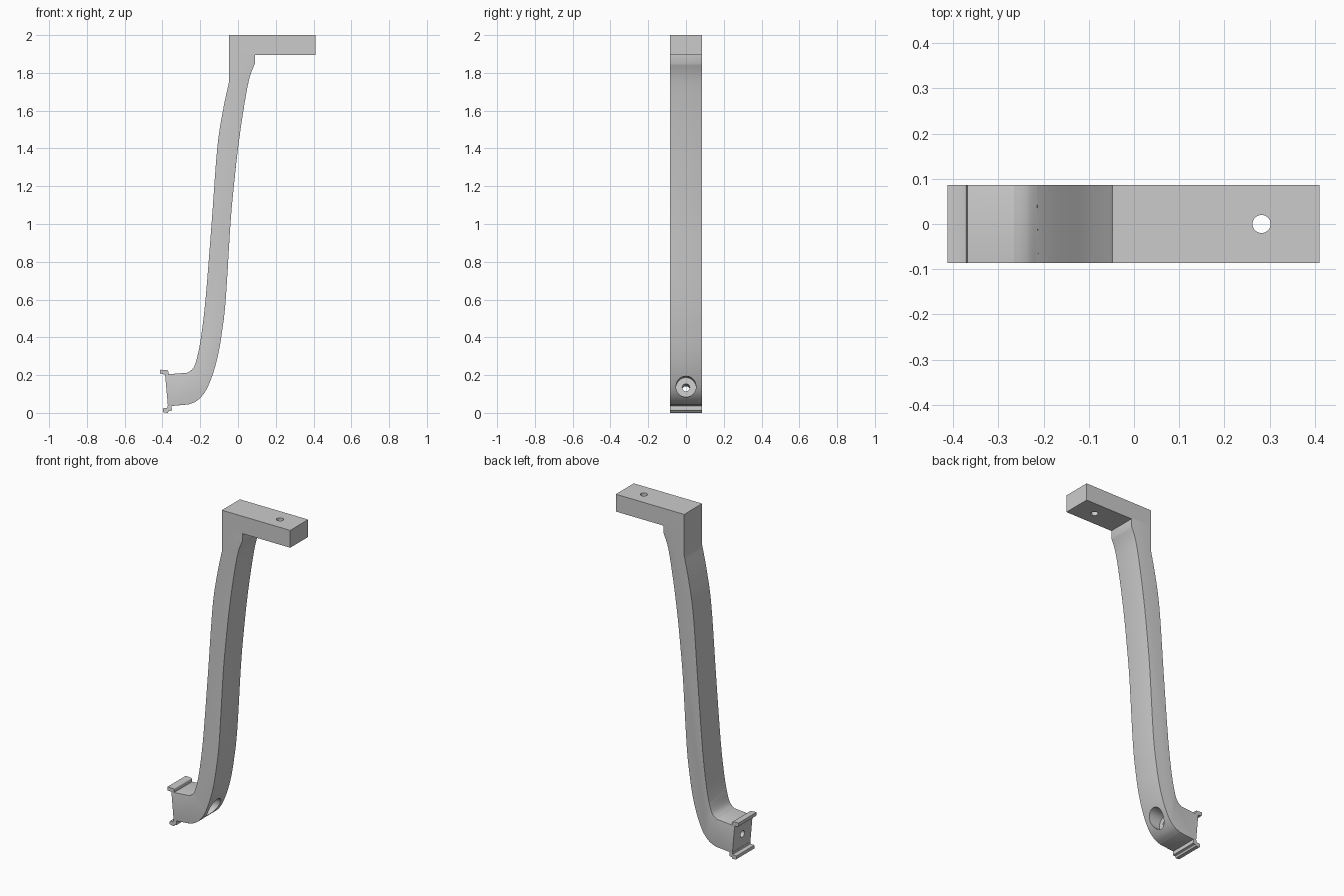
import bpy, bmesh, math
from mathutils import Vector

if "Cube" in bpy.data.objects:
    bpy.data.objects.remove(bpy.data.objects["Cube"])

HALF = 0.086  # half the width of the bracket

grey = bpy.data.materials.new("light_grey")
grey.use_nodes = True
colour = (0.6, 0.6, 0.6, 1)
grey.diffuse_color = colour
grey.node_tree.nodes["Principled BSDF"].inputs["Base Color"].default_value = colour


def smooth_path(points, steps=5):
    """Catmull-Rom curve through the points."""
    pts = [Vector(p) for p in points]
    pts = [pts[0]] + pts + [pts[-1]]
    out = []
    for a, b, c, d in zip(pts, pts[1:], pts[2:], pts[3:]):
        for i in range(steps):
            t = i / steps
            out.append(0.5 * (2 * b + (c - a) * t + (2 * a - 5 * b + 4 * c - d) * t**2
                              + (3 * b - a - 3 * c + d) * t**3))
    return out + [pts[-1]]


def extrude(name, profile, half=HALF, radius=0, rule=None):
    """Extrude an x-z profile along y and round the rim edges chosen by the rule."""
    bm = bmesh.new()
    face = bm.faces.new([bm.verts.new((p[0], -half, p[1])) for p in profile])
    geom = bmesh.ops.extrude_face_region(bm, geom=[face])["geom"]
    bmesh.ops.translate(bm, vec=(0, 2 * half, 0),
                        verts=[v for v in geom if isinstance(v, bmesh.types.BMVert)])
    bmesh.ops.recalc_face_normals(bm, faces=bm.faces)
    if radius:
        edges = [e for e in bm.edges if rule(e)]
        bmesh.ops.bevel(bm, geom=edges, offset=radius, segments=4, profile=0.5,
                        affect='EDGES', clamp_overlap=True)
    mesh = bpy.data.meshes.new(name)
    bm.to_mesh(mesh)
    bm.free()
    obj = bpy.data.objects.new(name, mesh)
    bpy.context.collection.objects.link(obj)
    mesh.materials.append(grey)
    return obj


def drill(obj, start, end, radius):
    """Cut a round hole between two points."""
    start, end = Vector(start), Vector(end)
    axis = end - start
    bpy.ops.mesh.primitive_cylinder_add(vertices=32, radius=radius, depth=axis.length,
                                        location=(start + end) / 2,
                                        rotation=axis.to_track_quat('Z', 'Y').to_euler())
    cutter = bpy.context.object
    cutter.hide_render = True
    mod = obj.modifiers.new("hole", 'BOOLEAN')
    mod.operation, mod.solver, mod.object = 'DIFFERENCE', 'EXACT', cutter
    select(obj)
    bpy.ops.object.modifier_apply(modifier=mod.name)
    bpy.data.objects.remove(cutter)


def select(obj):
    bpy.ops.object.select_all(action='DESELECT')
    obj.select_set(True)
    bpy.context.view_layer.objects.active = obj


# Curved arm: inner edge runs down, outer edge runs back up
inner = smooth_path([(-.048, 1.75), (-.08, 1.6), (-.11, 1.4), (-.14, 1.0), (-.172, .6),
                     (-.196, .4), (-.215, .3), (-.235, .24), (-.265, .213)])
outer = smooth_path([(-.26, .045), (-.215, .066), (-.172, .115), (-.135, .2), (-.107, .3),
                     (-.086, .42), (-.065, .6), (-.04, 1.0), (-.022, 1.2), (0, 1.4),
                     (.03, 1.61), (.06, 1.77), (.09, 1.85)])
profile = ([(-.048, 1.9)] + inner + [(-.386, .203), (-.371, .035)] + outer + [(.09, 1.9)])


def rim(edge):
    a, b = (v.co for v in edge.verts)
    mid = (a + b) / 2
    if abs(a.y - b.y) > 0.01 or mid.z > 1.895 or mid.x < -0.375:
        return False
    centre_x = -0.155 + 0.085 * mid.z
    return mid.x > centre_x or mid.z < 0.3


arm = extrude("curved_arm", profile, radius=0.018, rule=rim)

# Screw hole through the foot, with a wide counterbore on the outer side
drill(arm, (-.45, 0, .115), (0, 0, .153), 0.02)
drill(arm, (-.225, 0, .134), (0, 0, .153), 0.053)

# Mounting block with a bolt hole
block = extrude("mounting_block", [(-.048, 1.895), (.41, 1.895), (.41, 2), (-.048, 2)])
drill(block, (.282, 0, 1.8), (.282, 0, 2.1), 0.02)

# Hooked lips above and below the end face of the foot
across = lambda e: abs(e.verts[0].co.y - e.verts[1].co.y) > 0.01
upper_lip = extrude("upper_lip", [(-.367, .195), (-.385, .195), (-.387, .204), (-.412, .206),
                                  (-.413, .229), (-.37, .226)], radius=.004, rule=across)
lower_lip = extrude("lower_lip", [(-.352, .04), (-.35, .012), (-.368, .010), (-.37, 0),
                                  (-.398, .004), (-.397, .025), (-.373, .027), (-.373, .04)],
                    radius=.003, rule=across)

for part in (arm, block, upper_lip, lower_lip):
    select(part)
    bpy.ops.object.shade_smooth_by_angle(angle=math.radians(30))
